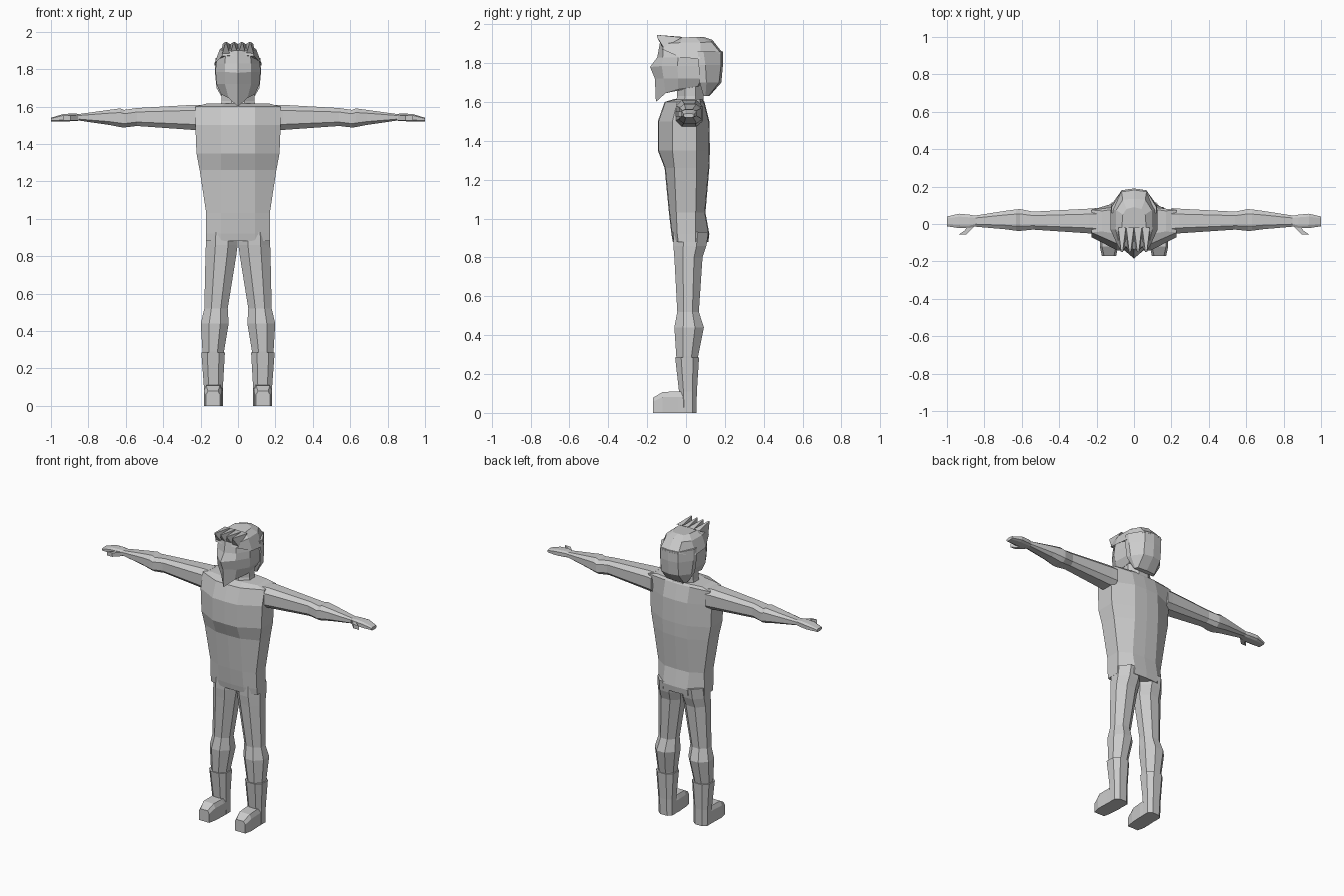
import bpy, bmesh

mat = bpy.data.materials.new("light grey")
mat.diffuse_color = (0.6, 0.6, 0.6, 1)


def loft(name, rings, pair=False):
    """Skin closed rings of 3D points, cap both ends, optionally mirror in x."""
    bm = bmesh.new()
    for s in ((1, -1) if pair else (1,)):
        loops = [[bm.verts.new((s * x, y, z)) for x, y, z in r] for r in rings]
        n = len(loops[0])
        for a, b in zip(loops, loops[1:]):
            for i in range(n):
                j = (i + 1) % n
                bm.faces.new((a[i], a[j], b[j], b[i]))
        bm.faces.new(loops[0])
        bm.faces.new(loops[-1])
    bmesh.ops.remove_doubles(bm, verts=bm.verts, dist=0.0005)
    bmesh.ops.recalc_face_normals(bm, faces=bm.faces)
    me = bpy.data.meshes.new(name)
    bm.to_mesh(me)
    bm.free()
    me.materials.append(mat)
    ob = bpy.data.objects.new(name, me)
    bpy.context.collection.objects.link(ob)
    return ob


def sym(half):
    """Complete a half ring whose first and last points lie on x = 0."""
    return half + [(-x, y, z) for x, y, z in reversed(half[1:-1])]


def octo(a0, a1, b0, b1, k=0.3):
    """Chamfered rectangle as eight 2D points."""
    ca, cb = (a1 - a0) * k, (b1 - b0) * k
    return [(a0 + ca, b0), (a1 - ca, b0), (a1, b0 + cb), (a1, b1 - cb),
            (a1 - ca, b1), (a0 + ca, b1), (a0, b1 - cb), (a0, b0 + cb)]


# Torso: z, front y, front flat x, half width, side front y, side back y, back y
torso = [(0.88, -.068, .09, .172, -.04, .05, .115),
         (0.92, -.075, .09, .171, -.045, .05, .12),
         (1.03, -.088, .09, .17, -.05, .05, .10),
         (1.26, -.11, .09, .205, -.06, .055, .12),
         (1.35, -.145, .09, .222, -.07, .055, .123),
         (1.50, -.145, .09, .228, -.07, .055, .12),
         (1.60, -.11, .09, .228, -.045, .075, .095),
         (1.615, -.06, .07, .17, -.04, .07, .085)]
loft("torso", [sym([(0, f, z), (xf, f + .004, z), (w, sf, z), (w, sb, z), (.09, b - .004, z), (0, b, z)])
               for z, f, xf, w, sf, sb, b in torso])

# Neck
loft("neck", [[(x, y, z) for x, y in octo(-w, w, f, b)]
              for z, w, f, b in ((1.57, .10, -.06, .09), (1.63, .088, -.045, .09), (1.74, .085, -.05, .09))])

# Arms: x, back and front y, bottom and top z
arms = [(.20, -.055, .085, 1.472, 1.608), (.24, -.05, .082, 1.475, 1.609),
        (.54, -.03, .066, 1.496, 1.592), (.61, -.037, .08, 1.488, 1.582),
        (.63, -.036, .078, 1.49, 1.59), (.69, -.028, .07, 1.502, 1.582),
        (.85, -.014, .045, 1.525, 1.56)]
loft("arm", [[(x, y, z) for y, z in octo(f, b, lo, hi, .22)] for x, f, b, lo, hi in arms], True)

# Hands and thumbs
hands = [(.845, -.012, .043, 1.525, 1.56), (.88, -.022, .05, 1.522, 1.563),
         (.935, -.022, .055, 1.52, 1.56), (1.0, -.012, .04, 1.52, 1.54)]
loft("hand", [[(x, y, z) for y, z in octo(f, b, lo, hi, .2)] for x, f, b, lo, hi in hands], True)
thumb = [(.85, .89, -.01), (.875, .905, -.035), (.895, .935, -.055)]
loft("thumb", [[(x0, y, 1.526), (x1, y, 1.526), (x1, y, 1.552), (x0, y, 1.552)] for x0, x1, y in thumb], True)

# Legs: z, inner x, outer x, front y, back y
legs = [(.93, .002, .168, -.065, .115), (.86, .002, .172, -.065, .105),
        (.80, .01, .174, -.06, .085), (.52, .055, .18, -.045, .066),
        (.44, .05, .199, -.06, .092), (.29, .075, .19, -.05, .062), (.2, .08, .18, -.04, .055)]
loft("leg", [[(x, y, z) for x, y in octo(xi, xo, f, b)] for z, xi, xo, f, b in legs], True)

# Boots: shafts and toes
boots = [(.285, .07, .196, -.056, .067), (.11, .08, .183, -.036, .056), (0, .08, .18, -.03, .053)]
loft("boot_shaft", [[(x, y, z) for x, y in octo(xi, xo, f, b, .25)] for z, xi, xo, f, b in boots], True)
toes = [(.03, .084, .178, .11), (-.04, .08, .18, .11), (-.12, .085, .183, .108), (-.17, .095, .172, .078)]
loft("boot_toe", [[(xi, y, 0), (xo, y, 0), (xo, y, h * .75), (xo - .012, y, h), (xi + .012, y, h), (xi, y, h * .75)]
                  for y, xi, xo, h in toes], True)

# Face with pointed chin and nose
face = [[(0, -.155, 1.60), (.05, -.105, 1.645), (.09, -.04, 1.665), (.088, .06, 1.68), (0, .08, 1.68)],
        [(0, -.16, 1.72), (.07, -.115, 1.72), (.115, -.04, 1.72), (.11, .08, 1.72), (0, .1, 1.72)],
        [(0, -.185, 1.78), (.07, -.125, 1.785), (.12, -.045, 1.785), (.112, .08, 1.785), (0, .1, 1.785)],
        [(0, -.148, 1.83), (.07, -.12, 1.83), (.118, -.04, 1.83), (.11, .08, 1.83), (0, .1, 1.83)],
        [(0, -.135, 1.90), (.065, -.115, 1.90), (.09, -.04, 1.90), (.09, .07, 1.90), (0, .1, 1.90)]]
loft("face", [sym(r) for r in face])

# Hair: back, cap and fringe spikes
back = [(1.63, .09, .10, .075, .115, .12), (1.70, .07, .105, .115, .17, .182),
        (1.79, .065, .10, .124, .18, .19), (1.86, .06, .09, .12, .18, .19)]
loft("back_hair", [sym([(0, f, z), (w, f, z), (w, s, z), (.065, c, z), (0, b, z)])
                   for z, f, s, w, c, b in back])
cap = [[(0, -.135, 1.875), (.085, -.12, 1.87), (.126, -.03, 1.83), (.126, .075, 1.82), (.068, .18, 1.85), (0, .19, 1.85)],
       [(0, -.125, 1.90), (.078, -.115, 1.90), (.098, -.03, 1.905), (.095, .075, 1.905), (.06, .13, 1.91), (0, .135, 1.92)],
       [(0, -.05, 1.92), (.045, -.05, 1.92), (.065, -.02, 1.932), (.06, .05, 1.934), (.04, .08, 1.93), (0, .09, 1.935)]]
loft("hair_cap", [sym(r) for r in cap])
for x in (.022, .065):
    loft("hair_spike", [[(x - .021, -.02, 1.935), (x + .019, -.02, 1.932), (x + .02, -.115, 1.88), (x - .021, -.12, 1.88)],
                        [(x - .004, -.15, 1.945), (x + .004, -.15, 1.945), (x + .004, -.15, 1.935), (x - .004, -.15, 1.935)]], True)
